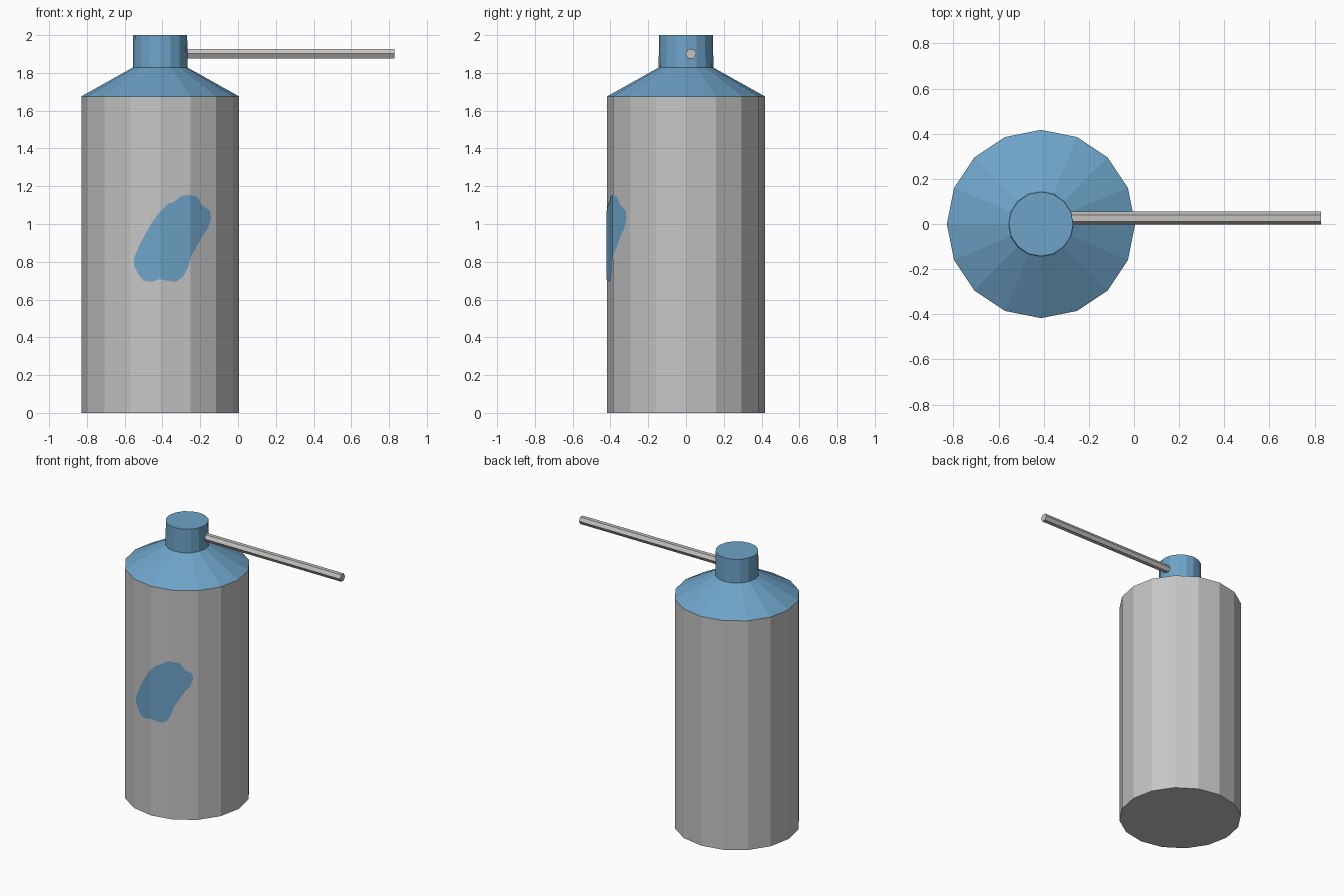
import bpy, bmesh, math
from mathutils import Matrix, Vector

if "Cube" in bpy.data.objects:
    bpy.data.objects.remove(bpy.data.objects["Cube"])

CX, R, SIDES = -0.412, 0.417, 16


def material(name, rgb):
    m = bpy.data.materials.new(name)
    m.diffuse_color = (*rgb, 1)
    m.use_nodes = True
    m.node_tree.nodes["Principled BSDF"].inputs["Base Color"].default_value = m.diffuse_color
    return m


grey = material("grey", (0.56, 0.56, 0.56))
rod_grey = material("warm grey", (0.56, 0.54, 0.52))
blue = material("blue", (0.155, 0.37, 0.58))


def finish(bm, name, *mats):
    me = bpy.data.meshes.new(name)
    bm.to_mesh(me)
    bm.free()
    for m in mats:
        me.materials.append(m)
    ob = bpy.data.objects.new(name, me)
    bpy.context.collection.objects.link(ob)
    return ob


def lathe(name, profile, mat):
    """Closed faceted solid from (radius, height) rings."""
    bm = bmesh.new()
    rings = []
    for r, z in profile:
        rings.append([bm.verts.new((CX + r * math.cos(a), r * math.sin(a), z))
                      for a in (2 * math.pi * i / SIDES for i in range(SIDES))])
    for lo, hi in zip(rings, rings[1:]):
        for i in range(SIDES):
            j = (i + 1) % SIDES
            bm.faces.new((lo[i], lo[j], hi[j], hi[i]))
    bm.faces.new(rings[0][::-1])
    bm.faces.new(rings[-1])
    return finish(bm, name, mat)


# canister body, sloped shoulder and neck
lathe("body", [(R, 0), (R, 1.676)], grey)
lathe("shoulder_and_neck", [(R, 1.676), (0.145, 1.828), (0.143, 2.0)], blue)

# hexagonal rod sticking out of the neck
bm = bmesh.new()
bmesh.ops.create_cone(bm, cap_ends=True, segments=6, radius1=0.029, radius2=0.029,
                      depth=1.106,
                      matrix=Matrix.Translation((0.275, 0.026, 1.902))
                      @ Matrix.Rotation(math.pi / 2, 4, 'Y'))
# turn it so that a corner points to the front and a flat faces up
if max(v.co.z for v in bm.verts) > 1.902 + 0.028:
    bmesh.ops.rotate(bm, verts=bm.verts, cent=(0, 0.026, 1.902),
                     matrix=Matrix.Rotation(math.pi / 6, 3, 'X'))
finish(bm, "rod", rod_grey)

# irregular painted patch wrapped on the front facets
outline = [(-.257, 1.155), (-.218, 1.145), (-.192, 1.10), (-.15, 1.07), (-.144, 1.03),
           (-.16, .98), (-.192, .932), (-.218, .885), (-.25, .826), (-.266, .768),
           (-.292, .72), (-.33, .694), (-.372, .699), (-.414, .708), (-.456, .694),
           (-.498, .699), (-.525, .731), (-.549, .779), (-.549, .821), (-.525, .879),
           (-.493, .943), (-.456, 1.007), (-.414, 1.065), (-.372, 1.107), (-.34, 1.118),
           (-.303, 1.147)]
bm = bmesh.new()
bm.faces.new([bm.verts.new((x, 0, z)) for x, z in reversed(outline)])
step = 2 * math.pi / SIDES
for k in range(-5, 6):
    bmesh.ops.bisect_plane(bm, geom=bm.verts[:] + bm.edges[:] + bm.faces[:],
                           plane_co=(CX + R * math.sin(k * step), 0, 0),
                           plane_no=(1, 0, 0))
RP = R + 0.003
for v in bm.verts:
    dx = v.co.x - CX
    # front depth of the faceted wall at this x
    k = math.floor(math.asin(dx / R) / step + 1e-4)
    a, b = k * step, (k + 1) * step
    t = (dx - R * math.sin(a)) / (R * (math.sin(b) - math.sin(a)))
    v.co.x = CX + dx * RP / R
    v.co.y = -RP * ((1 - t) * math.cos(a) + t * math.cos(b))
bm.normal_update()
for f in bm.faces:
    if f.normal.y > 0:
        f.normal_flip()
bmesh.ops.triangulate(bm, faces=bm.faces[:])
finish(bm, "painted_patch", blue)
